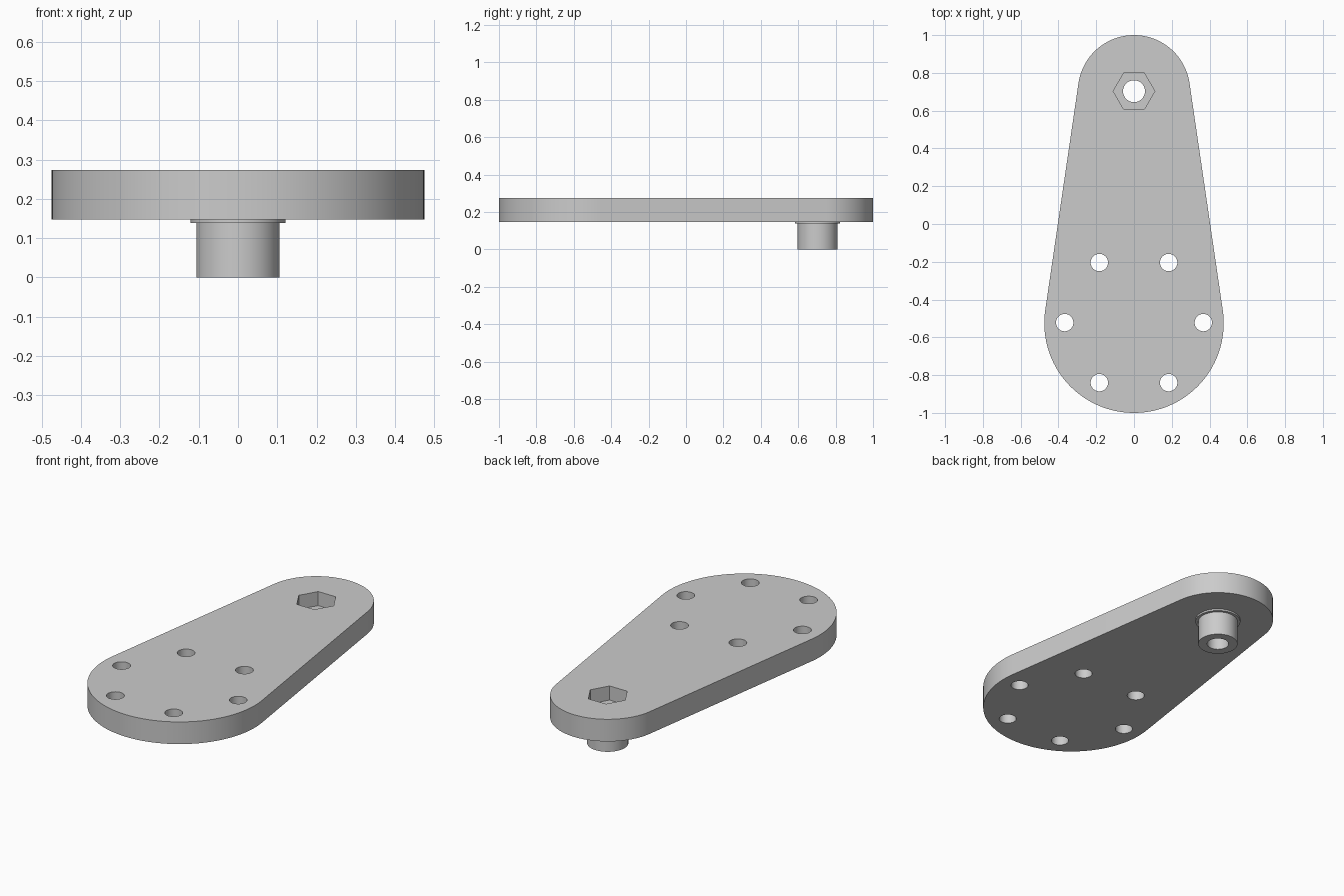
import bpy, bmesh
from math import asin, cos, sin, pi, radians

cube = bpy.data.objects.get("Cube")
if cube:
    bpy.data.objects.remove(cube, do_unlink=True)

grey = bpy.data.materials.new("light grey")
grey.use_nodes = True
grey.diffuse_color = (0.6, 0.6, 0.6, 1)
grey.node_tree.nodes["Principled BSDF"].inputs["Base Color"].default_value = (0.6, 0.6, 0.6, 1)


def arc(y, r, start, end, n):
    return [(r * cos(start + (end - start) * i / n), y + r * sin(start + (end - start) * i / n))
            for i in range(n + 1)]


def prism(name, outline, z0, z1):
    """Extrude a closed outline from z0 to z1."""
    bm = bmesh.new()
    low = bm.faces.new([bm.verts.new((x, y, z0)) for x, y in outline])
    top = bmesh.ops.extrude_face_region(bm, geom=[low])["geom"]
    for v in top:
        if isinstance(v, bmesh.types.BMVert):
            v.co.z = z1
    bmesh.ops.recalc_face_normals(bm, faces=bm.faces)
    mesh = bpy.data.meshes.new(name)
    bm.to_mesh(mesh)
    bm.free()
    mesh.materials.append(grey)
    ob = bpy.data.objects.new(name, mesh)
    bpy.context.collection.objects.link(ob)
    return ob


def rod(name, x, y, r, z0, z1, sides=64):
    outline = [(x + r * cos(2 * pi * i / sides), y + r * sin(2 * pi * i / sides))
               for i in range(sides)]
    return prism(name, outline, z0, z1)


def combine(body, part, operation):
    mod = body.modifiers.new(part.name, "BOOLEAN")
    mod.operation = operation
    mod.solver = "EXACT"
    mod.object = part
    bpy.context.view_layer.objects.active = body
    bpy.ops.object.modifier_apply(modifier=mod.name)
    bpy.data.objects.remove(part, do_unlink=True)


# Tapered plate: two arcs joined by tangent lines
BIG_Y, BIG_R = -0.525, 0.475
PIN_Y, PIN_R = 0.703, 0.297
BOTTOM, TOP = 0.148, 0.274
tilt = asin((BIG_R - PIN_R) / (PIN_Y - BIG_Y))
outline = arc(PIN_Y, PIN_R, tilt, pi - tilt, 64) + arc(BIG_Y, BIG_R, pi - tilt, 2 * pi + tilt, 80)
plate = prism("lever_plate", outline, BOTTOM, TOP)

# Shoulder and spindle under the narrow end
combine(plate, rod("shoulder", 0, PIN_Y, 0.121, 0.138, 0.17), "UNION")
combine(plate, rod("spindle", 0, PIN_Y, 0.106, 0, 0.16), "UNION")

# Hexagonal nut pocket and the bore through the spindle
combine(plate, rod("nut_pocket", 0, PIN_Y, 0.11, TOP - 0.08, TOP + 0.1, 6), "DIFFERENCE")
combine(plate, rod("bore", 0, PIN_Y, 0.058, -0.1, TOP + 0.1), "DIFFERENCE")

# Ring of six bolt holes in the wide end
for i in range(6):
    a = i * pi / 3
    hole = rod("bolt_hole", 0.367 * cos(a), BIG_Y + 0.003 + 0.367 * sin(a), 0.046, 0, TOP + 0.1, 48)
    combine(plate, hole, "DIFFERENCE")

bpy.ops.object.select_all(action="DESELECT")
plate.select_set(True)
bpy.context.view_layer.objects.active = plate
bpy.ops.object.shade_smooth_by_angle(angle=radians(30))
